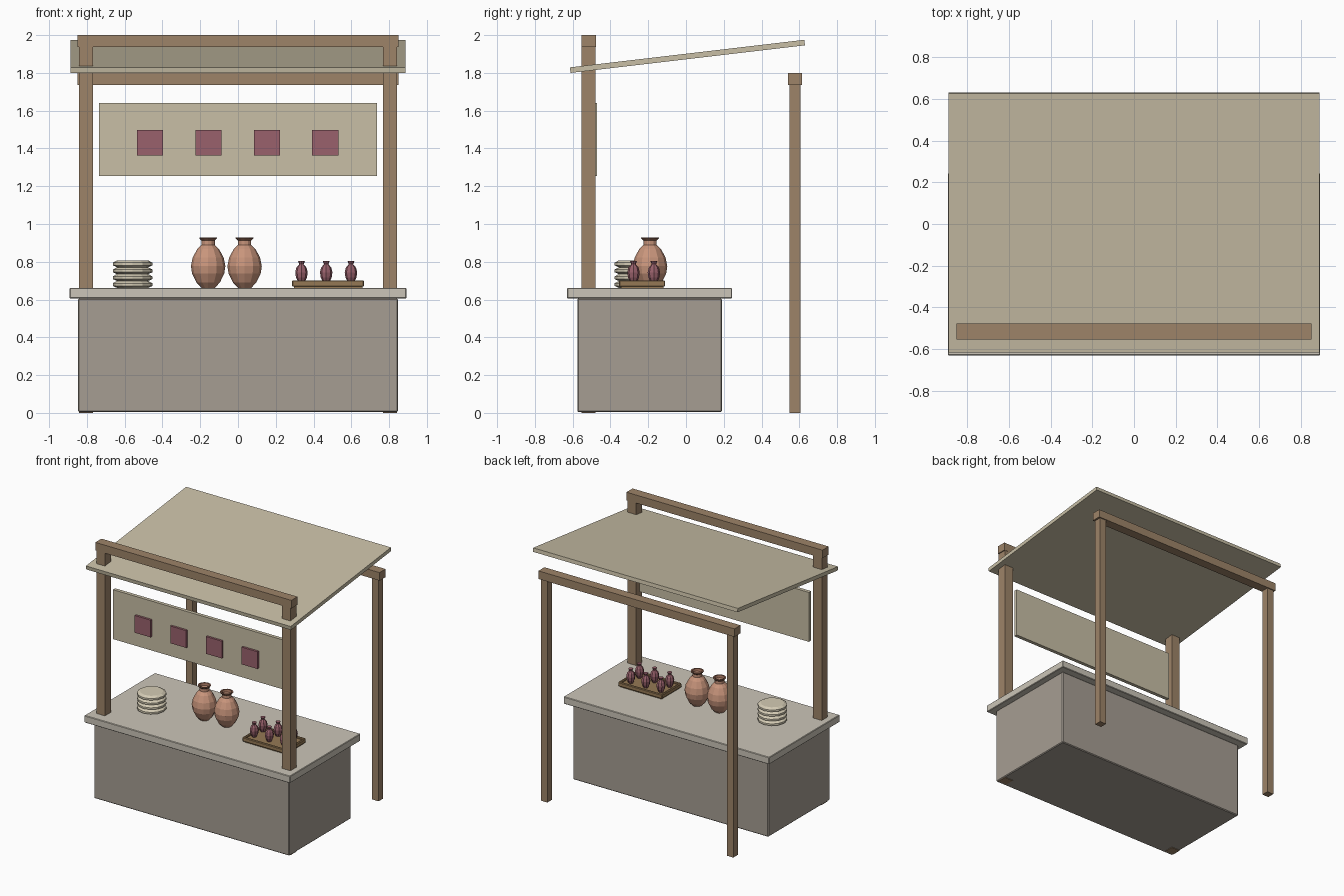
import bpy, bmesh
from math import cos, sin, pi

if "Cube" in bpy.data.objects:
    bpy.data.objects.remove(bpy.data.objects["Cube"])


def mat(name, r, g, b):
    m = bpy.data.materials.new(name)
    m.diffuse_color = (r, g, b, 1)
    m.use_nodes = True
    m.node_tree.nodes["Principled BSDF"].inputs["Base Color"].default_value = m.diffuse_color
    return m


WOOD = mat("wood", 0.34, 0.23, 0.14)
CLOTH = mat("cloth", 0.58, 0.52, 0.38)
STONE = mat("stone", 0.38, 0.34, 0.29)
SLAB = mat("slab", 0.60, 0.56, 0.48)
CLAY = mat("clay", 0.58, 0.30, 0.20)
DARK_CLAY = mat("dark_clay", 0.30, 0.14, 0.09)
PLUM = mat("plum", 0.32, 0.12, 0.15)
CREAM = mat("cream", 0.66, 0.60, 0.46)
TRAY = mat("tray_wood", 0.30, 0.19, 0.09)


def finish(name, bm, material):
    bmesh.ops.recalc_face_normals(bm, faces=bm.faces)
    me = bpy.data.meshes.new(name)
    bm.to_mesh(me)
    bm.free()
    me.materials.append(material)
    ob = bpy.data.objects.new(name, me)
    bpy.context.collection.objects.link(ob)
    return ob


def box(name, x, y, z, material, bevel=0.0):
    """Box from (min, max) ranges on each axis."""
    bm = bmesh.new()
    bmesh.ops.create_cube(bm, size=1)
    for v in bm.verts:
        v.co = [(r[0] + r[1]) / 2 + c * (r[1] - r[0]) for r, c in zip((x, y, z), v.co)]
    ob = finish(name, bm, material)
    if bevel:
        mod = ob.modifiers.new("bevel", "BEVEL")
        mod.width = bevel
        mod.segments = 1
    return ob


def lathe(name, profile, sides, loc, material):
    """Revolve (radius, height) points and cap both ends."""
    bm = bmesh.new()
    rings = [[bm.verts.new((loc[0] + r * cos(2 * pi * i / sides),
                            loc[1] + r * sin(2 * pi * i / sides), loc[2] + h))
              for i in range(sides)] for r, h in profile]
    for a, b in zip(rings, rings[1:]):
        for i in range(sides):
            j = (i + 1) % sides
            bm.faces.new((a[i], a[j], b[j], b[i]))
    bm.faces.new(rings[0])
    bm.faces.new(rings[-1])
    return finish(name, bm, material)


# Counter
box("counter_base", (-0.847, 0.847), (-0.575, 0.19), (0.004, 0.606), STONE, 0.006)
box("counter_top", (-0.892, 0.892), (-0.63, 0.244), (0.606, 0.662), SLAB, 0.004)

# Timber frame
for side, s in (("left", -1), ("right", 1)):
    box(side + "_front_post", sorted((s * 0.842, s * 0.767)), (-0.553, -0.479), (0, 1.94), WOOD)
    box(side + "_back_post", sorted((s * 0.835, s * 0.778)), (0.549, 0.606), (0, 1.74), WOOD)
box("front_beam", (-0.85, 0.85), (-0.553, -0.477), (1.937, 2.0), WOOD)
box("back_beam", (-0.85, 0.85), (0.54, 0.614), (1.737, 1.80), WOOD)

# Sloping canopy, extruded from its side profile
bm = bmesh.new()
ends = [[bm.verts.new((x, y, z)) for y, z in
         ((-0.611, 1.80), (0.63, 1.946), (0.626, 1.975), (-0.615, 1.829))]
        for x in (-0.888, 0.888)]
for e in ends:
    bm.faces.new(e)
for i in range(4):
    j = (i + 1) % 4
    bm.faces.new((ends[0][i], ends[0][j], ends[1][j], ends[1][i]))
finish("canopy", bm, CLOTH)

# Hanging banner with four squares
box("banner", (-0.735, 0.735), (-0.50, -0.472), (1.253, 1.64), CLOTH)
for i in range(4):
    x = -0.465 + i * 0.309
    box(f"banner_square_{i + 1}", (x - 0.069, x + 0.069), (-0.517, -0.498), (1.363, 1.498), PLUM)

# Stack of plates
for i in range(4):
    lathe(f"plate_{i + 1}", ((0.082, 0), (0.105, 0.010), (0.105, 0.024), (0.084, 0.036)),
          12, (-0.558, -0.273, 0.662 + i * 0.0363), CREAM)

# Two large jars with dark hollow rims
JAR = ((0.035, 0), (0.062, 0.028), (0.085, 0.075), (0.091, 0.115), (0.082, 0.160),
       (0.058, 0.205), (0.035, 0.228), (0.035, 0.250))
LIP = ((0.034, 0.249), (0.047, 0.262), (0.047, 0.267), (0.036, 0.267), (0.026, 0.245))
for i, x in enumerate((-0.158, 0.035)):
    lathe(f"jar_{i + 1}", JAR, 12, (x, -0.19, 0.662), CLAY)
    lathe(f"jar_lip_{i + 1}", LIP, 12, (x, -0.19, 0.662), DARK_CLAY)

# Tray with a raised rim
X, Y = (0.286, 0.668), (-0.355, -0.11)
box("tray_floor", (X[0] + 0.01, X[1] - 0.01), (Y[0] + 0.01, Y[1] - 0.01), (0.661, 0.69), TRAY)
for n, y in (("front", Y[0]), ("back", Y[1] - 0.018)):
    box(f"tray_rim_{n}", X, (y, y + 0.018), (0.668, 0.702), TRAY, 0.005)
for n, x in (("left", X[0]), ("right", X[1] - 0.018)):
    box(f"tray_rim_{n}", (x, x + 0.018), Y, (0.668, 0.702), TRAY, 0.005)

# Six small bottles on the tray
BOTTLE = ((0.016, 0), (0.029, 0.028), (0.033, 0.055), (0.027, 0.080),
          (0.012, 0.098), (0.018, 0.114))
for i in range(6):
    lathe(f"bottle_{i + 1}", BOTTLE, 8,
          (0.336 + (i % 3) * 0.131, (-0.278, -0.17)[i // 3], 0.689), PLUM)
